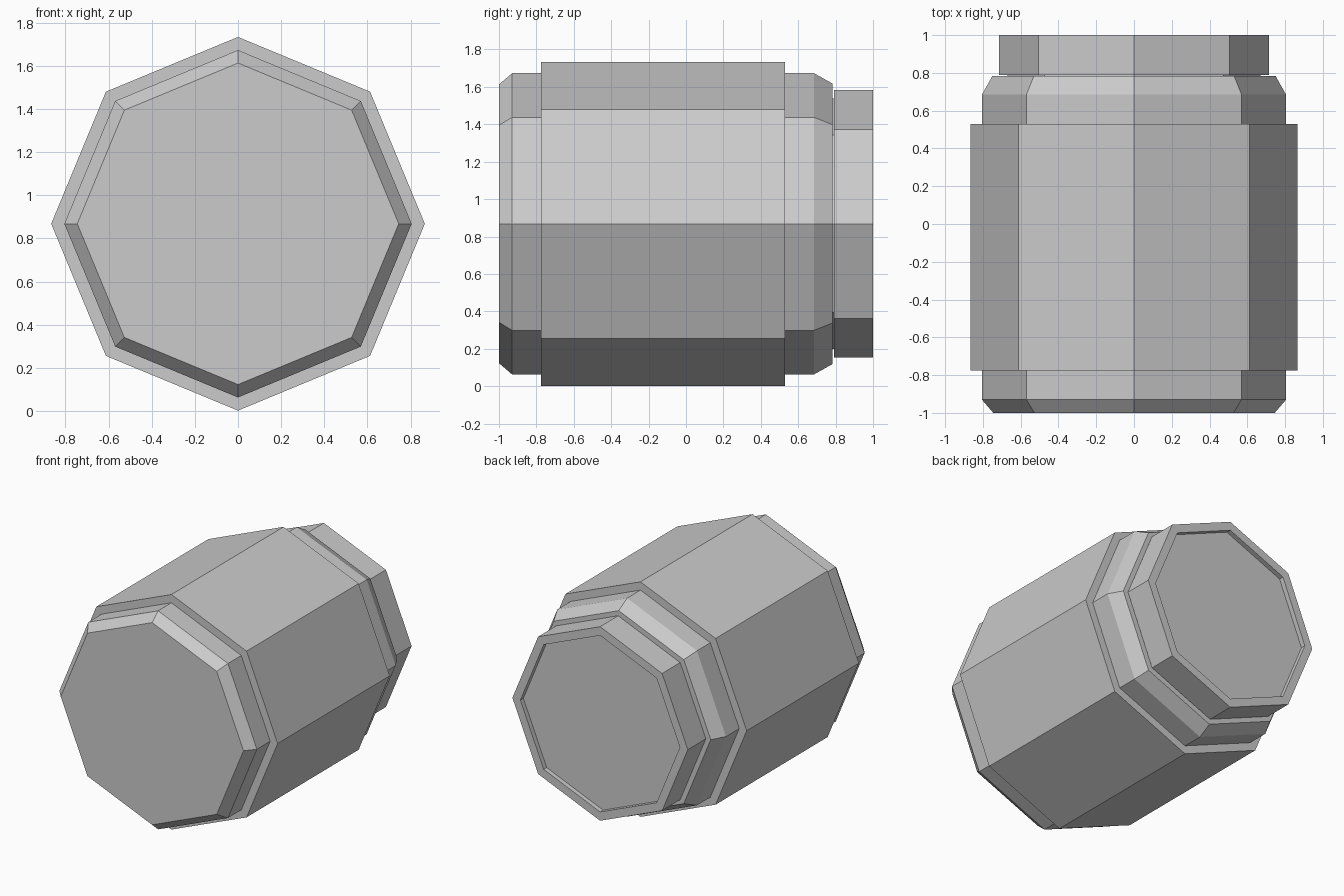
import bpy, bmesh
from math import cos, sin, pi

if "Cube" in bpy.data.objects:
    bpy.data.objects.remove(bpy.data.objects["Cube"])

SIDES = 8
CENTRE_Z = 0.868


def lathe(name, profile):
    """Octagonal lathe around the y axis; profile is a list of (y, radius)."""
    bm = bmesh.new()
    rings = []
    for y, r in profile:
        rings.append([bm.verts.new((r * cos(2 * pi * i / SIDES), y,
                                    CENTRE_Z + r * sin(2 * pi * i / SIDES)))
                      for i in range(SIDES)])
    for a, b in zip(rings, rings[1:]):
        for i in range(SIDES):
            j = (i + 1) % SIDES
            bm.faces.new((a[i], a[j], b[j], b[i]))
    # flat end caps
    bm.faces.new(rings[0])
    bm.faces.new(rings[-1])
    bmesh.ops.recalc_face_normals(bm, faces=bm.faces)
    mesh = bpy.data.meshes.new(name)
    bm.to_mesh(mesh)
    bm.free()
    obj = bpy.data.objects.new(name, mesh)
    bpy.context.collection.objects.link(obj)
    return obj


# jar body with chamfered ends and a raised middle band
lathe("jar_body", [
    (-1.0, 0.745), (-0.93, 0.805), (-0.775, 0.805), (-0.775, 0.866),
    (0.53, 0.866), (0.53, 0.805), (0.685, 0.805), (0.783, 0.75),
    (0.783, 0.67), (0.80, 0.67)])

# lid with a shallow recess in its outer face
lathe("lid", [
    (0.79, 0.715), (1.0, 0.715), (1.0, 0.65), (0.965, 0.65)])
